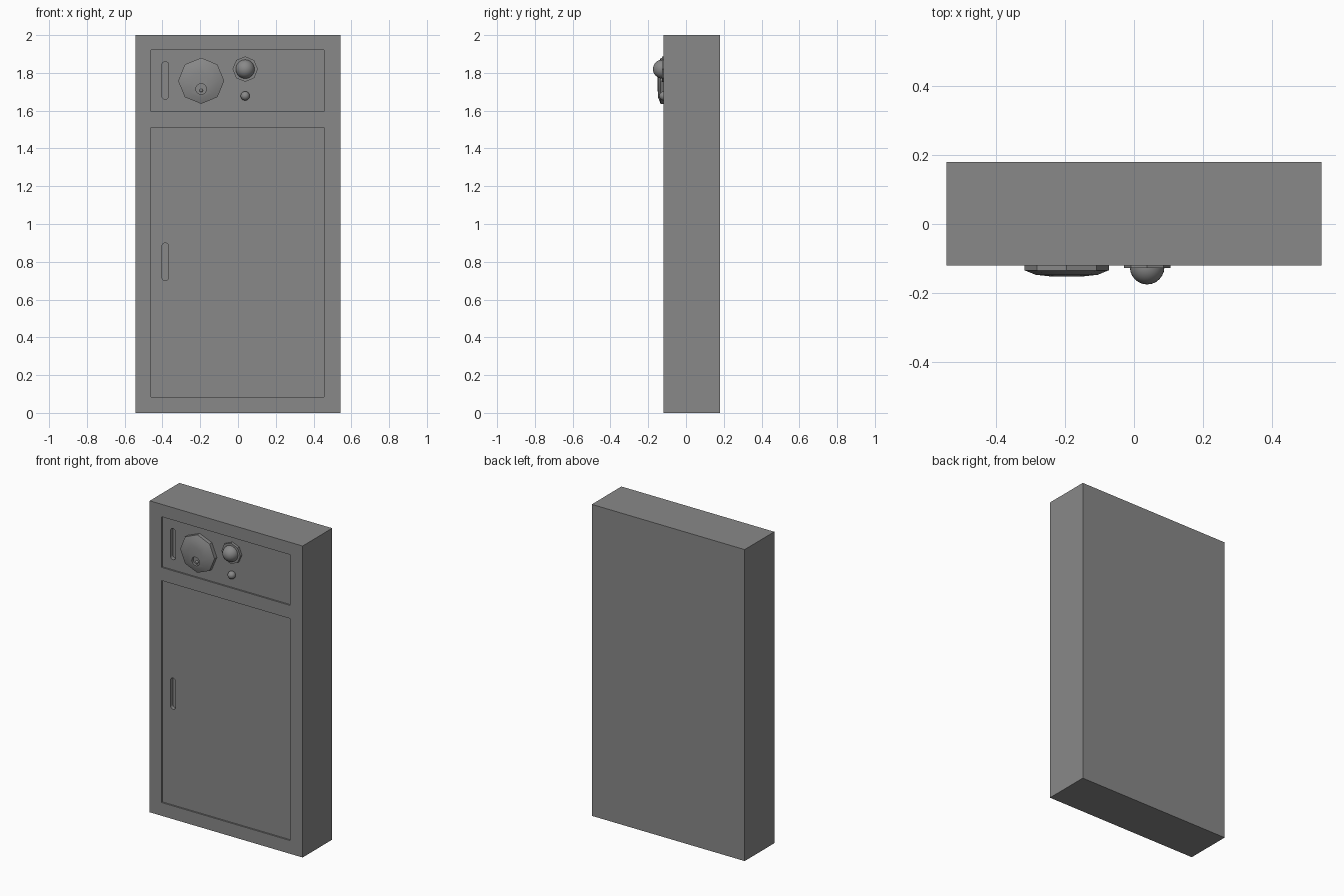
import bpy, bmesh, math
from mathutils import Matrix, Vector

cube = bpy.data.objects.get("Cube")
if cube:
    bpy.data.objects.remove(cube, do_unlink=True)

grey = bpy.data.materials.new("cabinet grey")
grey.use_nodes = True
colour = (0.25, 0.25, 0.25, 1)
grey.diffuse_color = colour
grey.node_tree.nodes["Principled BSDF"].inputs["Base Color"].default_value = colour

FRONT, BACK, PANEL = -0.12, 0.18, -0.11


def make(name, bm, smooth=None):
    bmesh.ops.recalc_face_normals(bm, faces=bm.faces)
    mesh = bpy.data.meshes.new(name)
    bm.to_mesh(mesh)
    bm.free()
    mesh.materials.append(grey)
    ob = bpy.data.objects.new(name, mesh)
    bpy.context.collection.objects.link(ob)
    if smooth:
        bpy.ops.object.select_all(action='DESELECT')
        ob.select_set(True)
        bpy.context.view_layer.objects.active = ob
        bpy.ops.object.shade_smooth_by_angle(angle=math.radians(smooth))
    return ob


def prism(name, outline, y0, y1):
    """Extrude an (x, z) outline along y."""
    bm = bmesh.new()
    face = bm.faces.new([bm.verts.new((x, y0, z)) for x, z in outline])
    new = bmesh.ops.extrude_face_region(bm, geom=[face])["geom"]
    verts = [v for v in new if isinstance(v, bmesh.types.BMVert)]
    bmesh.ops.translate(bm, verts=verts, vec=(0, y1 - y0, 0))
    return make(name, bm)


def rect(x0, x1, z0, z1):
    return [(x0, z0), (x1, z0), (x1, z1), (x0, z1)]


def ring(x, z, r, n):
    return [(x + r * math.sin(math.tau * i / n), z + r * math.cos(math.tau * i / n))
            for i in range(n)]


def pill(x, z0, z1, r, n=8):
    pts = []
    for zc, start in ((z1 - r, 0), (z0 + r, math.pi)):
        for i in range(n + 1):
            a = start + math.pi * i / n
            pts.append((x + r * math.cos(a), zc + r * math.sin(a)))
    return pts


def cut(target, cutter):
    cutter.hide_render = True
    mod = target.modifiers.new("cut", 'BOOLEAN')
    mod.operation, mod.object, mod.solver = 'DIFFERENCE', cutter, 'EXACT'
    bpy.context.view_layer.objects.active = target
    bpy.ops.object.modifier_apply(modifier=mod.name)
    bpy.data.objects.remove(cutter, do_unlink=True)


def ball(name, x, y, z, r):
    bm = bmesh.new()
    bmesh.ops.create_uvsphere(bm, u_segments=24, v_segments=16, radius=r,
                              matrix=Matrix.Translation((x, y, z)))
    return make(name, bm, 60)


# Cabinet with recessed panels and finger slots
body = prism("cabinet_body", rect(-0.543, 0.543, 0, 2), FRONT, BACK)
for z0, z1 in ((1.595, 1.92), (0.085, 1.51)):
    cut(body, prism("panel_cutter", rect(-0.46, 0.455, z0, z1), -0.2, PANEL))
for z0, z1 in ((1.66, 1.86), (0.70, 0.90)):
    cut(body, prism("slot_cutter", pill(-0.385, z0, z1, 0.018), -0.2, PANEL + 0.025))

# Eight-sided domed bell
BX, BZ = -0.195, 1.758
bm = bmesh.new()
loops = [[bm.verts.new((x, y, z)) for x, z in ring(BX, BZ, r, 8)]
         for r, y in ((0.122, PANEL + 0.005), (0.122, -0.134), (0.09, -0.147), (0.045, -0.152))]
for a, b in zip(loops, loops[1:]):
    for i in range(8):
        j = (i + 1) % 8
        bm.faces.new((a[i], a[j], b[j], b[i]))
bm.faces.new(loops[0])
bm.faces.new(loops[-1])
bell = make("alarm_bell", bm, 40)

# Keyhole recess with a small pin inside
KZ = 1.715
cut(bell, prism("keyhole_cutter", ring(BX, KZ, 0.028, 16), -0.2, -0.135))
ball("keyhole_pin", BX, -0.137, KZ - 0.008, 0.009)

# Lamp on its octagonal base, and the button below
prism("lamp_base", ring(0.038, 1.82, 0.067, 8), -0.127, PANEL + 0.005)
ball("signal_lamp", 0.038, -0.125, 1.82, 0.05)
ball("call_button", 0.038, -0.118, 1.678, 0.024)
